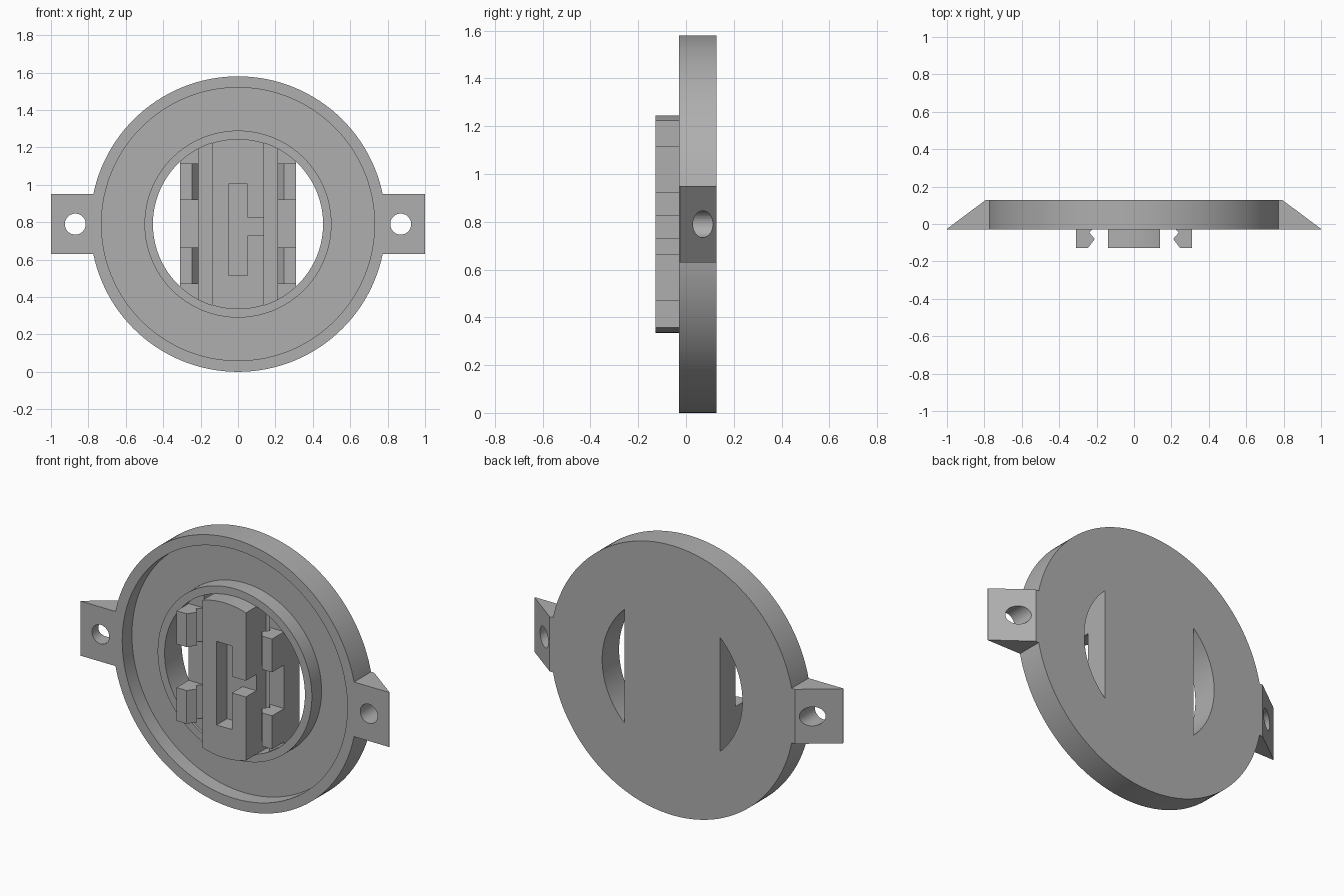
import bpy
import bmesh
import math
from mathutils import Vector

if "Cube" in bpy.data.objects:
    bpy.data.objects.remove(bpy.data.objects["Cube"])

CZ = 0.79                      # height of the disc centre
BORE = 0.455                   # radius of the central bore
FRONT, BACK, FLOOR = -0.03, 0.127, 0.06
NOSE = -0.127                  # front of the raised parts

grey = bpy.data.materials.new("plain_grey")
grey.use_nodes = True
grey.diffuse_color = (0.43, 0.43, 0.43, 1)
grey.node_tree.nodes["Principled BSDF"].inputs["Base Color"].default_value = (0.43, 0.43, 0.43, 1)


def finish(bm, name, smooth=False):
    bmesh.ops.recalc_face_normals(bm, faces=bm.faces)
    mesh = bpy.data.meshes.new(name)
    bm.to_mesh(mesh)
    bm.free()
    mesh.materials.append(grey)
    obj = bpy.data.objects.new(name, mesh)
    bpy.context.collection.objects.link(obj)
    if smooth:
        bpy.ops.object.select_all(action='DESELECT')
        obj.select_set(True)
        bpy.context.view_layer.objects.active = obj
        bpy.ops.object.shade_smooth_by_angle(angle=math.radians(30))
    return obj


def prism(name, points, offset, smooth=False):
    """Extrude a closed outline of 3D points along an offset."""
    bm = bmesh.new()
    face = bm.faces.new([bm.verts.new(p) for p in points])
    res = bmesh.ops.extrude_face_region(bm, geom=[face], use_keep_orig=True)
    moved = [g for g in res["geom"] if isinstance(g, bmesh.types.BMVert)]
    bmesh.ops.translate(bm, verts=moved, vec=Vector(offset))
    return finish(bm, name, smooth)


def arc(x0, x1, r, sign, n=16):
    """Points on the upper (+1) or lower (-1) arc of a circle, from x0 to x1."""
    xs = [x0 + (x1 - x0) * i / n for i in range(n + 1)]
    return [(x, sign * math.sqrt(r * r - x * x)) for x in xs]


def slab(name, x0, x1, y0, y1, r=BORE, notch=()):
    """Strip across the bore with arc ends; notch points cut in from the +x side."""
    outline = arc(x0, x1, r, 1) + list(notch) + arc(x1, x0, r, -1)
    return prism(name, [(x, y0, CZ + z) for x, z in outline], (0, y1 - y0, 0), True)


# Disc body: rim, recessed groove and inner ring turned from one profile
profile = [(0.79, FRONT), (0.73, FRONT), (0.73, FLOOR), (0.50, FLOOR),
           (0.50, FRONT), (BORE, FRONT), (BORE, BACK), (0.79, BACK)]
SEG = 128
bm = bmesh.new()
loops = []
for i in range(SEG):
    a = 2 * math.pi * i / SEG
    loops.append([bm.verts.new((r * math.cos(a), y, CZ + r * math.sin(a))) for r, y in profile])
for i in range(SEG):
    p, q = loops[i], loops[(i + 1) % SEG]
    for j in range(len(profile)):
        k = (j + 1) % len(profile)
        bm.faces.new((p[j], p[k], q[k], q[j]))
finish(bm, "ring_body", True)

# Floor across the bore, leaving a slot on each side
slab("bore_floor", -0.31, 0.31, FLOOR, BACK, BORE + 0.003)

# Centre block: solid base and a front layer with a T-shaped slot
slab("centre_block_base", -0.14, 0.14, -0.03, FLOOR + 0.01)
slot = [(0.14, 0.035), (0.05, 0.035), (0.05, 0.215), (-0.05, 0.215),
        (-0.05, -0.275), (0.05, -0.275), (0.05, -0.06), (0.14, -0.06)]
slab("centre_block_front", -0.14, 0.14, NOSE, -0.03, notch=slot)

hook = [(0.31, 0.0), (0.31, NOSE), (0.245, NOSE), (0.21, -0.08),
        (0.24, -0.045), (0.21, -0.015), (0.21, 0.0)]
tab = [(0.745, FRONT), (1.0, FRONT), (1.0, FRONT + 0.004), (0.795, BACK), (0.745, BACK)]

for side, s in (("left", 1), ("right", -1)):
    # Side rails carrying the hooks
    slab(side + "_rail", min(s * 0.21, s * 0.31), max(s * 0.21, s * 0.31), -0.015, FLOOR + 0.01)
    for level, z in (("upper", 0.13), ("lower", -0.32)):
        prism(f"{side}_{level}_hook", [(s * x, y, CZ + z) for x, y in hook], (0, 0, 0.195))

    # Wedge-shaped mounting tab with a screw hole
    ear = prism(side + "_mounting_tab", [(s * x, y, CZ - 0.16) for x, y in tab], (0, 0, 0.32))
    circle = [(s * 0.87 + 0.056 * math.cos(math.tau * i / 48), -0.2,
               CZ + 0.056 * math.sin(math.tau * i / 48)) for i in range(48)]
    cutter = prism(side + "_hole_cutter", circle, (0, 0.5, 0))
    cutter.hide_render = True
    cutter.hide_viewport = True
    cutter.display_type = 'WIRE'
    mod = ear.modifiers.new("screw_hole", 'BOOLEAN')
    mod.operation = 'DIFFERENCE'
    mod.solver = 'EXACT'
    mod.object = cutter
